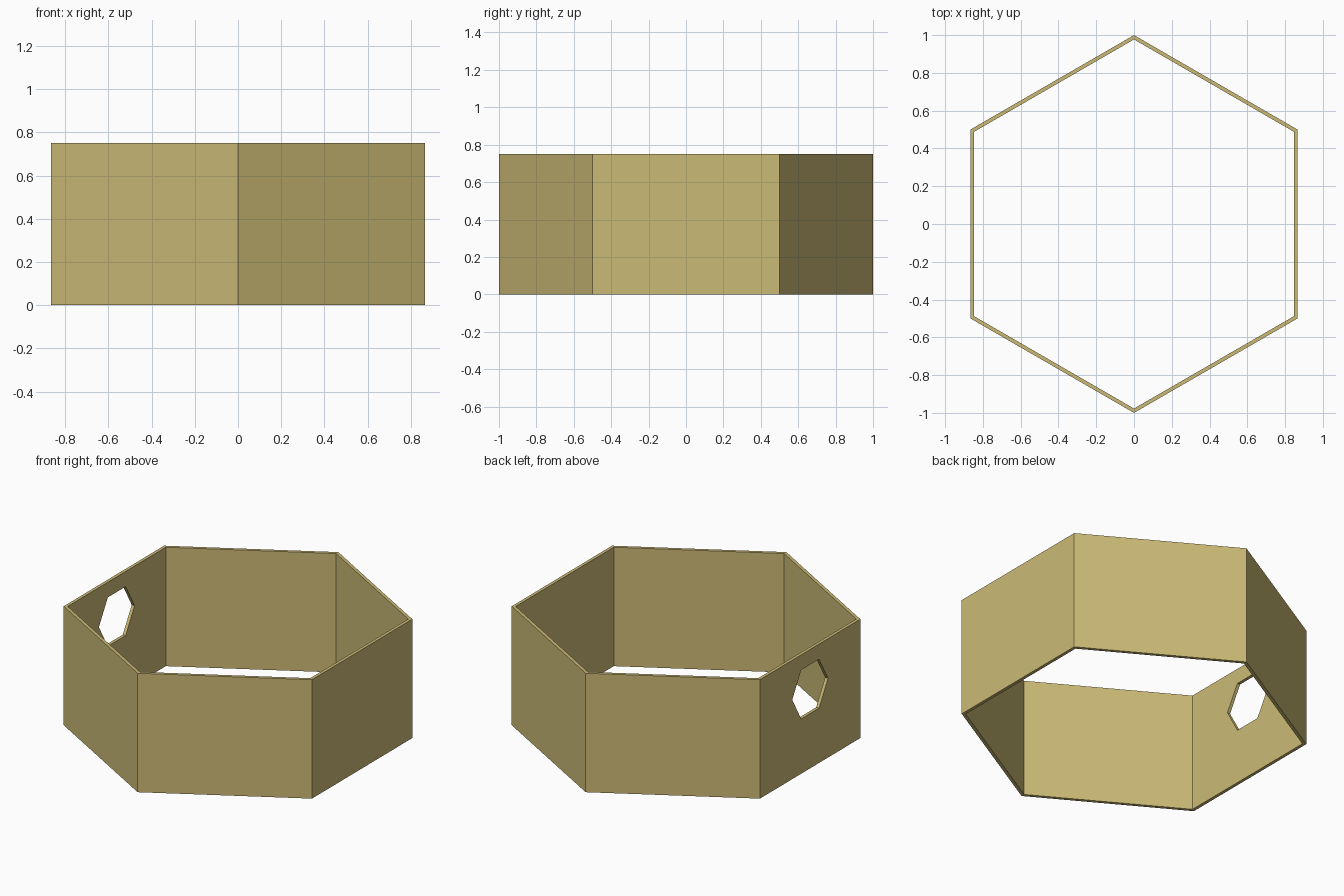
import bpy, bmesh, math
from mathutils import Matrix

if "Cube" in bpy.data.objects:
    bpy.data.objects.remove(bpy.data.objects["Cube"])

HEIGHT, WALL = 0.75, 0.02

tan = bpy.data.materials.new("tan")
tan.diffuse_color = (0.60, 0.49, 0.18, 1)
tan.use_nodes = True
tan.node_tree.nodes["Principled BSDF"].inputs["Base Color"].default_value = tan.diffuse_color


def hexagon(radius, start):
    return [(radius * math.cos(start + i * math.pi / 3),
             radius * math.sin(start + i * math.pi / 3)) for i in range(6)]


def finish(name, bm):
    bmesh.ops.recalc_face_normals(bm, faces=bm.faces)
    mesh = bpy.data.meshes.new(name)
    bm.to_mesh(mesh)
    bm.free()
    mesh.materials.append(tan)
    obj = bpy.data.objects.new(name, mesh)
    bpy.context.collection.objects.link(obj)
    return obj


# Open six-sided wall ring, corners on the y axis
bm = bmesh.new()
outer = hexagon(1.0, math.pi / 2)
inner = hexagon(1.0 - WALL / math.cos(math.pi / 6), math.pi / 2)
loops = [[bm.verts.new((x, y, z)) for x, y in pts]
         for pts, z in ((outer, 0), (outer, HEIGHT), (inner, HEIGHT), (inner, 0))]
for k in range(4):
    a, b = loops[k], loops[(k + 1) % 4]
    for i in range(6):
        j = (i + 1) % 6
        bm.faces.new((a[i], a[j], b[j], b[i]))
ring = finish("hexagonal_wall", bm)

# Six-sided entry hole through the left wall
bm = bmesh.new()
face = bm.faces.new([bm.verts.new((-1.0, y, 0.5 + z)) for y, z in hexagon(0.178, 0)])
ext = bmesh.ops.extrude_face_region(bm, geom=[face])
verts = [v for v in ext["geom"] if isinstance(v, bmesh.types.BMVert)]
bmesh.ops.translate(bm, verts=verts, vec=(0.4, 0, 0))
# keep the start cap only if extrusion left it in place
if len(bm.faces) < 8:
    bmesh.ops.holes_fill(bm, edges=bm.edges, sides=0)
cutter = finish("entry_hole_cutter", bm)
cutter.hide_render = True

cut = ring.modifiers.new("entry_hole", 'BOOLEAN')
cut.operation = 'DIFFERENCE'
cut.solver = 'EXACT'
cut.object = cutter
bpy.context.view_layer.objects.active = ring
ring.select_set(True)
bpy.ops.object.modifier_apply(modifier=cut.name)
bpy.data.objects.remove(cutter)
